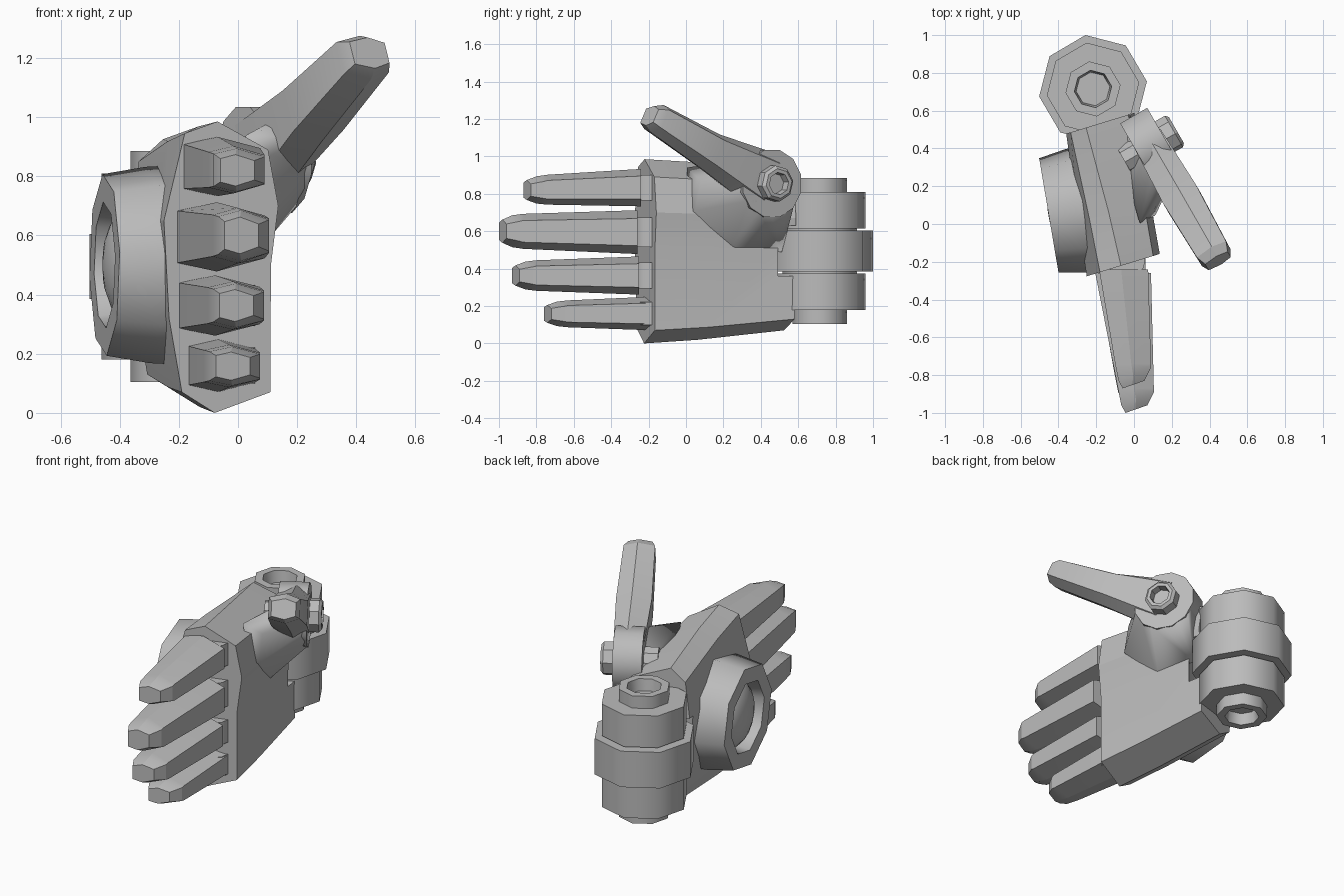
import bpy, bmesh, math
from mathutils import Matrix, Vector

if "Cube" in bpy.data.objects:
    bpy.data.objects.remove(bpy.data.objects["Cube"])

metal = bpy.data.materials.new("grey metal")
metal.diffuse_color = (0.5, 0.5, 0.5, 1)
metal.use_nodes = True
metal.node_tree.nodes["Principled BSDF"].inputs["Base Color"].default_value = metal.diffuse_color


def finish(name, bm, matrix, smooth=30):
    bmesh.ops.transform(bm, matrix=matrix, verts=bm.verts)
    bmesh.ops.recalc_face_normals(bm, faces=bm.faces)
    mesh = bpy.data.meshes.new(name)
    bm.to_mesh(mesh)
    bm.free()
    mesh.materials.append(metal)
    ob = bpy.data.objects.new(name, mesh)
    bpy.context.collection.objects.link(ob)
    bpy.ops.object.select_all(action='DESELECT')
    ob.select_set(True)
    bpy.context.view_layer.objects.active = ob
    bpy.ops.object.shade_smooth_by_angle(angle=math.radians(smooth))
    return ob


def loft(name, rings, matrix=Matrix(), smooth=30):
    """Skin a list of equal-length rings and cap both ends."""
    bm = bmesh.new()
    vs = [[bm.verts.new(p) for p in ring] for ring in rings]
    n = len(vs[0])
    for a, b in zip(vs, vs[1:]):
        for i in range(n):
            j = (i + 1) % n
            bm.faces.new((a[i], a[j], b[j], b[i]))
    bm.faces.new(vs[0])
    bm.faces.new(vs[-1])
    return finish(name, bm, matrix, smooth)


def lathe(name, profile, matrix, sides=8, turn=8, smooth=50):
    """Revolve (radius, height) pairs about the local z axis."""
    angles = [math.radians(turn + 360 * i / sides) for i in range(sides)]
    return loft(name, [[(r * math.cos(a), r * math.sin(a), h) for a in angles]
                       for r, h in profile], matrix, smooth)


# Hand frame, slightly turned about z
HAND = Matrix.Rotation(math.radians(9.6), 4, 'Z')

# Palm: blend from the finger end to a smaller wrist end
front = [(-.293, .65), (-.22, .945), (-.105, .985), (.072, .89), (.108, .7),
         (.082, .5), (.08, .07), (-.115, 0), (-.23, .07), (-.275, .32)]
back = [(-.274, .64), (-.25, .85), (-.165, .925), (.067, .835), (.1, .67),
        (.078, .5), (.075, .13), (-.12, .07), (-.22, .13), (-.258, .345)]
palm = loft("palm", [[(a[0] + (b[0] - a[0]) * t, y + .13 * (a[0] + (b[0] - a[0]) * t),
                       a[1] + (b[1] - a[1]) * t) for a, b in zip(front, back)]
                     for y, t in ((-.193, 0), (.1, .28), (.567, 1))], HAND, 15)

# Clearance in the palm for the widest wrist drum
WRIST = Matrix.Translation((-.217, .715, 0))
cutter = lathe("wrist_clearance", [(.315, .36), (.315, .63)], WRIST, 16)
cutter.hide_render = True
cut = palm.modifiers.new("clearance", 'BOOLEAN')
cut.object, cut.operation, cut.solver = cutter, 'DIFFERENCE', 'EXACT'
bpy.context.view_layer.objects.active = palm
bpy.ops.object.modifier_apply(modifier="clearance")
bpy.data.objects.remove(cutter)

# Wrist hinge: stepped octagonal drums with recessed ends
half = [(.09, -.32), (.1, -.39), (.147, -.39), (.147, -.315), (.247, -.315),
        (.247, -.12), (.2, -.12), (.2, -.11), (.288, -.11)]
lathe("wrist_hinge", half + [(r, -h) for r, h in reversed(half)],
      WRIST @ Matrix.Translation((0, 0, .495)))

# Disc housing with a domed lens on the back of the hand
DISC = HAND @ Matrix.Translation((-.29, .12, .5)) @ Matrix.Rotation(-math.pi / 2, 4, 'Y')
lathe("disc_housing", [(.338, -.06), (.335, 0), (.31, .147), (.215, .147),
                       (.2, .06)], DISC)
lathe("disc_lens", [(.195 * math.cos(math.radians(a)), .06 + .09 * math.sin(math.radians(a)))
                    for a in (0, 20, 40, 60, 80)], DISC, 16)

# Fingers: hexagonal sections tapering to a slanted blunt tip, plus knuckle pins
for name, zb, zt, h, yb, yt, xl, xr in (
        ("index", .833, .82, .1, -.24, -.87, -.185, .09),
        ("middle", .595, .6, .117, -.26, -1.0, -.205, .105),
        ("ring", .363, .363, .102, -.25, -.93, -.2, .088),
        ("little", .16, .158, .09, -.18, -.76, -.175, .075)):
    rings = []
    for y, x0, x1, k, t, skew in ((yb, xl, xr - .015, 1, 0, 0),
                                  (yt + .13, xr - .19, xr, .8, .85, 0),
                                  (yt + .04, xr - .172, xr, .73, .95, .07),
                                  (yt, xr - .15, xr - .035, .53, 1, .04)):
        z, hh = zb + (zt - zb) * t, h * k
        xm = x0 + .45 * (x1 - x0)
        ym, y1 = y + .45 * skew, y + skew
        rings.append([(x0, y, z + hh * .75), (xm, ym, z + hh), (x1, y1, z + hh * .62),
                      (x1, y1, z - hh * .62), (xm, ym, z - hh), (x0, y, z - hh * .75)])
    loft(name + "_finger", rings, Matrix(), 20)
    lathe(name + "_knuckle", [(.1, -h * .68), (.1, h * .68)],
          Matrix.Translation((-.04, -.19, zb)), 12)

# Thumb frame: local x is up, y points along the thumb, z is the hinge axis
THUMB = Matrix.Translation((.09, .42, .855)) @ Matrix((
    (0, .5, .866, 0), (0, -.866, .5, 0), (1, 0, 0, 0), (0, 0, 0, 1)))

# Thumb
tilt = math.radians(26)
outline = [(.72, -1), (1, .1), (.65, 1), (-.65, 1), (-1, .1), (-.72, -1)]
rings = []
for s, z, h, w in ((0, .01, .165, .085), (.33, .165, .108, .1),
                   (.665, .345, .083, .088), (.71, .362, .058, .068)):
    rings.append([(z + u * h * math.cos(tilt), s - u * h * math.sin(tilt), v * w)
                  for u, v in outline])
loft("thumb", rings, THUMB, 25)

# Thumb hinge drum and its two recessed bolts
lathe("thumb_hinge", [(.185, -.085), (.185, .08)], THUMB, 12, 15, 35)
lathe("outer_bolt", [(.055, .11), (.06, .155), (.08, .155), (.097, .14), (.097, .06)],
      THUMB, smooth=30)
lathe("inner_bolt", [(.045, -.12), (.05, -.165), (.075, -.165), (.075, -.06)],
      THUMB, smooth=30)

# Thumb mount: smooth fleshy base blending palm into hinge
bm = bmesh.new()
for x, y, z in ((.03, 0, .94), (.07, .0, .7), (.06, .24, .49), (.06, .51, .49),
                (.04, .51, .75), (.0, .28, .83), (.122, .03, .71), (.12, .06, .87),
                (.1, .24, .54), (.1, .49, .55)):
    bm.verts.new(HAND @ Vector((x, y, z)))
for t, top in ((-.06, .3), (.08, 1.1)):
    for i in range(12):
        a = math.radians(30 * i)
        if math.cos(a) < top:
            bm.verts.new(THUMB @ Vector((.165 * math.cos(a) - .01, .165 * math.sin(a), t)))
hull = bmesh.ops.convex_hull(bm, input=bm.verts)
loose = {v for v in hull["geom_interior"] + hull["geom_unused"]
         if isinstance(v, bmesh.types.BMVert)}
bmesh.ops.delete(bm, geom=list(loose), context='VERTS')
finish("thumb_mount", bm, Matrix(), 50)
